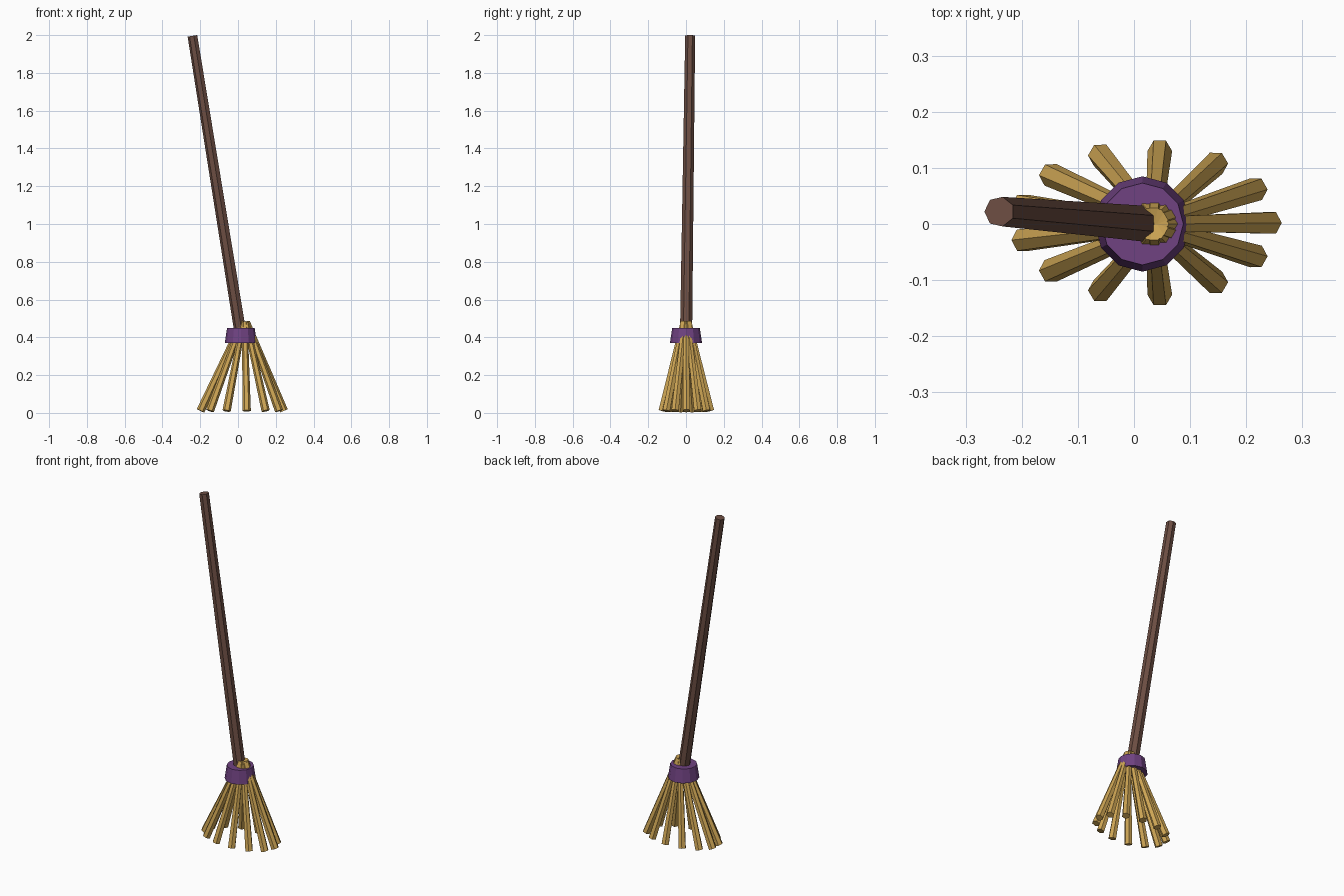
import bpy, math
from mathutils import Vector

if "Cube" in bpy.data.objects:
    bpy.data.objects.remove(bpy.data.objects["Cube"])


def material(name, rgb):
    m = bpy.data.materials.new(name)
    m.diffuse_color = (*rgb, 1)
    m.use_nodes = True
    m.node_tree.nodes["Principled BSDF"].inputs["Base Color"].default_value = m.diffuse_color
    return m


wood = material("dark_wood", (0.15, 0.075, 0.055))
straw = material("straw", (0.62, 0.38, 0.09))
cloth = material("purple_cloth", (0.16, 0.055, 0.22))


def rod(name, start, end, r1, r2, sides, mat, turn=0.0):
    """Tapered flat-sided rod from start (r1) to end (r2), turn = ring angle."""
    a, b = Vector(start), Vector(end)
    q = Vector((0, 0, 1)).rotation_difference(b - a)
    verts = []
    for p, r in ((a, r1), (b, r2)):
        for i in range(sides):
            t = turn + math.tau * i / sides
            verts.append(p + q @ Vector((r * math.cos(t), r * math.sin(t), 0)))
    faces = [(i, (i + 1) % sides, sides + (i + 1) % sides, sides + i)
             for i in range(sides)]
    faces += [tuple(reversed(range(sides))), tuple(range(sides, 2 * sides))]
    mesh = bpy.data.meshes.new(name)
    mesh.from_pydata(verts, [], faces)
    mesh.materials.append(mat)
    ob = bpy.data.objects.new(name, mesh)
    bpy.context.collection.objects.link(ob)
    return ob


# Leaning handle
rod("handle", (0.018, 0, 0.4), (-0.24, 0.022, 1.996), 0.033, 0.027, 7, wood, math.pi)

# Binding around the bristles
rod("binding", (0.015, 0, 0.37), (0.015, 0, 0.45), 0.085, 0.073, 12, cloth)

# Fan of bristles on an oval
COUNT = 13
for i in range(COUNT):
    t = math.tau * i / COUNT
    c, s = math.cos(t), math.sin(t)
    rod(f"bristle_{i + 1}",
        (0.019 + 0.224 * c, 0.002 + 0.129 * s, 0.011),
        (0.034 + 0.014 * c, 0.016 * s, 0.482),
        0.022, 0.015, 6, straw)
